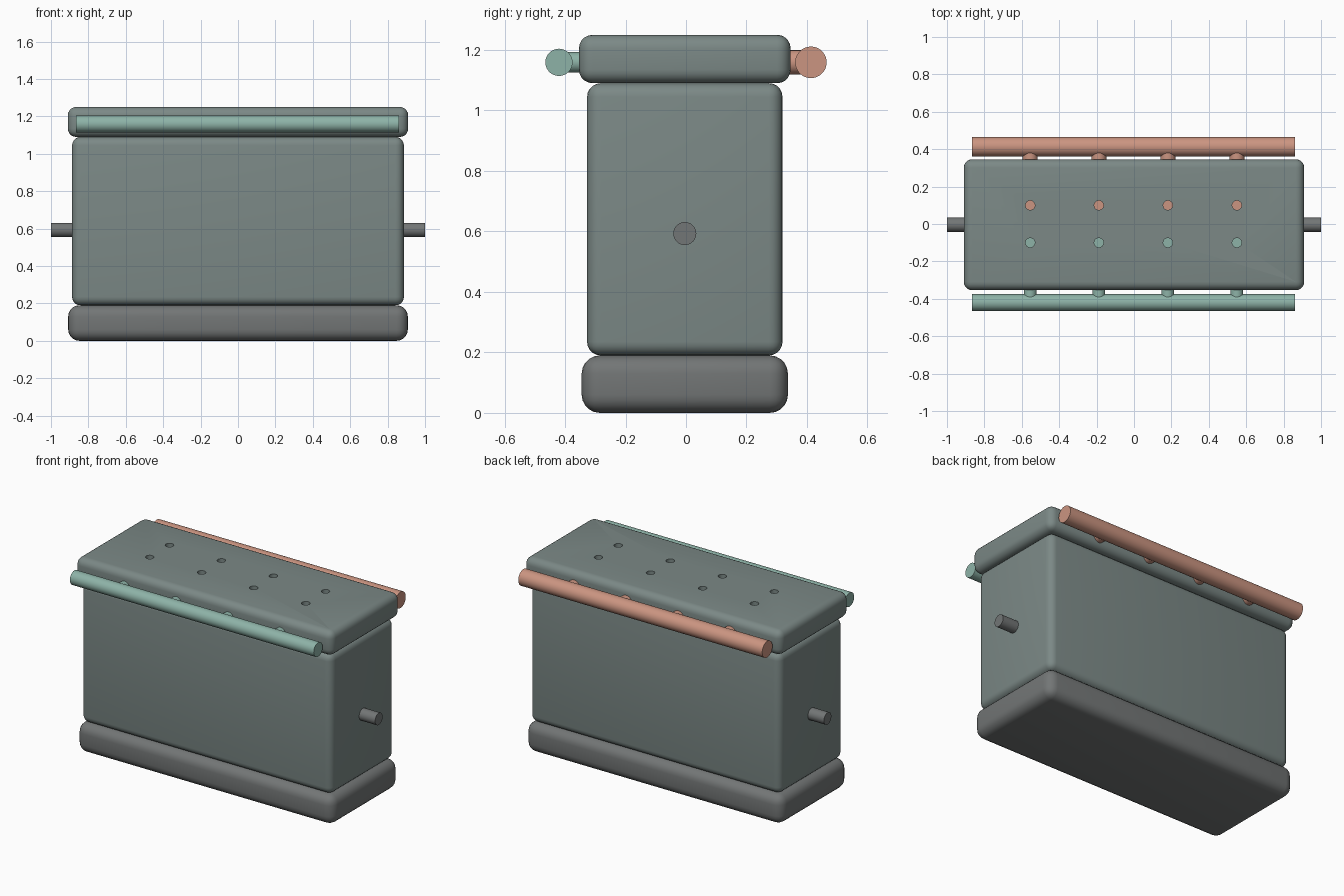
import bpy
from math import pi

if "Cube" in bpy.data.objects:
    bpy.data.objects.remove(bpy.data.objects["Cube"])

BODY_Y = -0.004
CYL_X = [-0.555, -0.188, 0.181, 0.55]


def material(name, rgb):
    m = bpy.data.materials.new(name)
    m.diffuse_color = (*rgb, 1)
    m.use_nodes = True
    m.node_tree.nodes["Principled BSDF"].inputs["Base Color"].default_value = m.diffuse_color
    return m


INTAKE = material("intake_green", (0.27, 0.45, 0.39))
EXHAUST = material("exhaust_copper", (0.60, 0.30, 0.22))
CASTING = material("casting", (0.20, 0.25, 0.24))
DARK = material("dark_metal", (0.17, 0.18, 0.18))


def activate(ob):
    bpy.ops.object.select_all(action='DESELECT')
    ob.select_set(True)
    bpy.context.view_layer.objects.active = ob


def smooth(ob):
    activate(ob)
    bpy.ops.object.shade_smooth_by_angle(angle=pi / 6)


def rounded_box(name, hx, hy, z0, z1, r, mat):
    bpy.ops.mesh.primitive_cube_add(size=2, location=(0, BODY_Y, (z0 + z1) / 2))
    ob = bpy.context.object
    ob.name = name
    ob.scale = (hx, hy, (z1 - z0) / 2)
    bpy.ops.object.transform_apply(location=False, rotation=False, scale=True)
    bev = ob.modifiers.new("round", 'BEVEL')
    bev.width, bev.segments = r, 5
    bpy.ops.object.modifier_apply(modifier=bev.name)
    ob.data.materials.append(mat)
    return ob


def rod(name, a, b, r, mat=None):
    """Cylinder between two points on an axis-parallel line."""
    d = [q - p for p, q in zip(a, b)]
    axis = max(range(3), key=lambda i: abs(d[i]))
    rot = [(0, pi / 2, 0), (pi / 2, 0, 0), (0, 0, 0)][axis]
    bpy.ops.mesh.primitive_cylinder_add(
        vertices=48, radius=r, depth=abs(d[axis]), rotation=rot,
        location=[(p + q) / 2 for p, q in zip(a, b)])
    ob = bpy.context.object
    ob.name = name
    if mat:
        ob.data.materials.append(mat)
    smooth(ob)
    return ob


# Main castings
smooth(rounded_box("oil_sump", 0.908, 0.341, 0, 0.19, 0.06, DARK))
smooth(rounded_box("engine_block", 0.887, 0.323, 0.19, 1.09, 0.045, CASTING))
head = rounded_box("cylinder_head", 0.91, 0.35, 1.09, 1.25, 0.045, CASTING)

# Crankshaft through the block
rod("crankshaft", (-1, BODY_Y, 0.593), (1, BODY_Y, 0.593), 0.038, DARK)

# Manifold pipes, runners and valves on both sides
for side, y, pipe_r, run_r, mat in (("intake", -0.42, 0.045, 0.034, INTAKE),
                                    ("exhaust", 0.413, 0.052, 0.04, EXHAUST)):
    z = 1.159
    rod(side + "_manifold", (-0.865, y, z), (0.862, y, z), pipe_r, mat)
    valve_y = 0.1 if y > 0 else -0.1
    for i, x in enumerate(CYL_X, 1):
        rod(f"{side}_runner_{i}", (x, y * 0.7, z), (x, y, z), run_r, mat)
        # Valve well in the head with the valve stem at its bottom
        cutter = rod("well_cutter", (x, valve_y, 1.165), (x, valve_y, 1.35), 0.025)
        cutter.hide_render = True
        cut = head.modifiers.new("well", 'BOOLEAN')
        cut.operation, cut.solver, cut.object = 'DIFFERENCE', 'EXACT', cutter
        activate(head)
        bpy.ops.object.modifier_apply(modifier=cut.name)
        bpy.data.objects.remove(cutter)
        rod(f"{side}_valve_{i}", (x, valve_y, 1.11), (x, valve_y, 1.17), 0.025, mat)

smooth(head)
